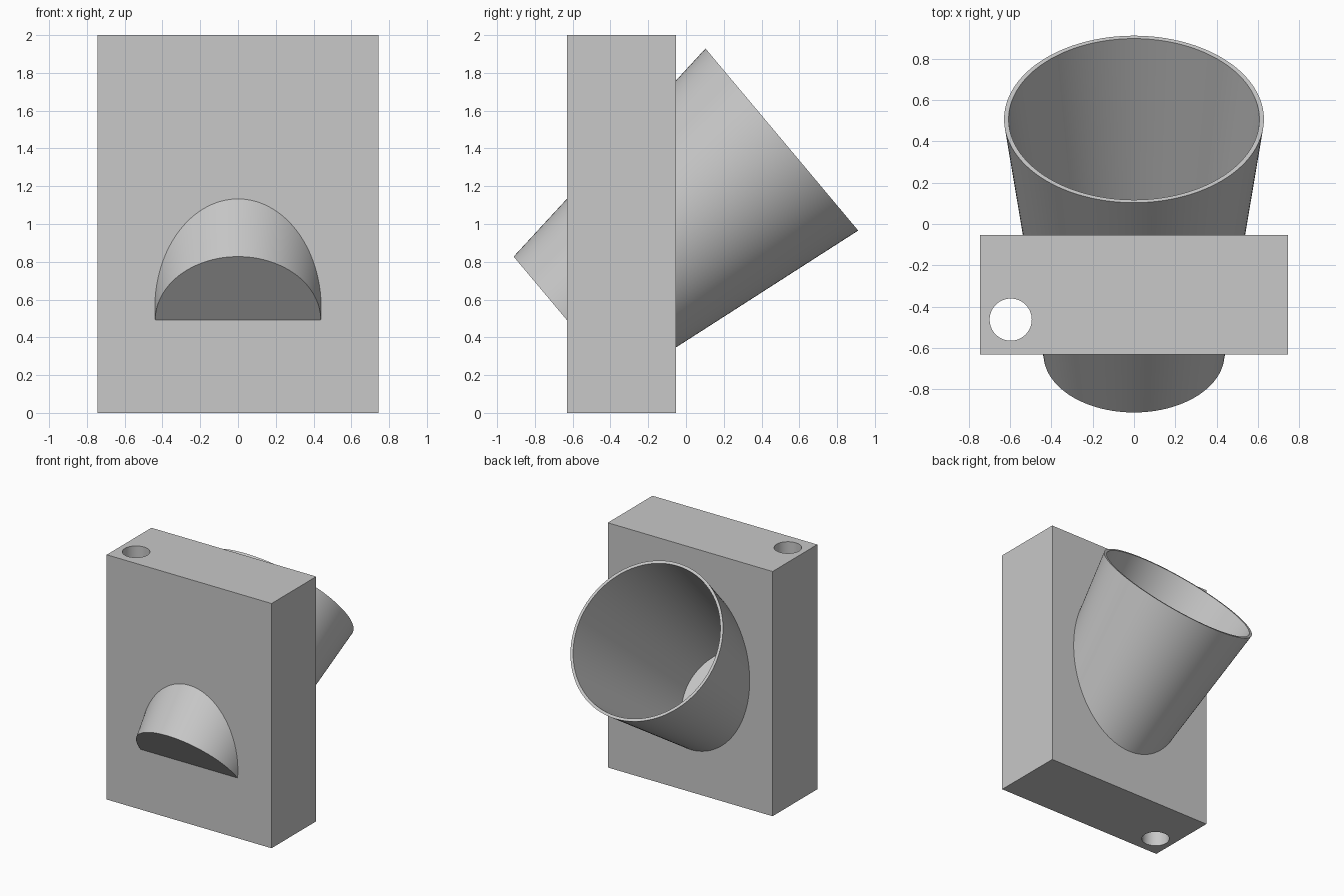
import bpy, bmesh, math
from mathutils import Matrix, Vector

if "Cube" in bpy.data.objects:
    bpy.data.objects.remove(bpy.data.objects["Cube"], do_unlink=True)

grey = bpy.data.materials.new("light_grey")
grey.use_nodes = True
grey.diffuse_color = (0.58, 0.58, 0.58, 1)
grey.node_tree.nodes["Principled BSDF"].inputs["Base Color"].default_value = (0.58, 0.58, 0.58, 1)


def finish(name, bm):
    """Turn a bmesh into a named grey object."""
    bmesh.ops.recalc_face_normals(bm, faces=bm.faces)
    mesh = bpy.data.meshes.new(name)
    bm.to_mesh(mesh)
    bm.free()
    mesh.materials.append(grey)
    obj = bpy.data.objects.new(name, mesh)
    bpy.context.collection.objects.link(obj)
    return obj


def lathe(name, profile, matrix, steps=128):
    """Revolve (radius, height) points around the local z axis."""
    bm = bmesh.new()
    verts = [bm.verts.new((r, 0, z)) for r, z in profile]
    edges = [bm.edges.new(pair) for pair in zip(verts, verts[1:])]
    bmesh.ops.spin(bm, geom=verts + edges, cent=(0, 0, 0), axis=(0, 0, 1),
                   angle=math.tau, steps=steps)
    bmesh.ops.remove_doubles(bm, verts=bm.verts, dist=1e-5)
    bm.transform(matrix)
    return finish(name, bm)


def rod(name, start, end, radius, steps=48):
    """Straight cylinder between two points."""
    start, end = Vector(start), Vector(end)
    axis = end - start
    matrix = Matrix.Translation(start) @ axis.to_track_quat("Z", "Y").to_matrix().to_4x4()
    h = axis.length
    return lathe(name, [(0, 0), (radius, 0), (radius, h), (0, h)], matrix, steps)


def shade(obj):
    bpy.ops.object.select_all(action="DESELECT")
    obj.select_set(True)
    bpy.context.view_layer.objects.active = obj
    bpy.ops.object.shade_smooth_by_angle(angle=math.radians(30))


# Block
half_width, front, back, height = 0.745, -0.631, -0.054, 2.0
bm = bmesh.new()
bmesh.ops.create_cube(bm, size=1)
bm.transform(Matrix.Translation((0, (front + back) / 2, height / 2))
             @ Matrix.Diagonal((2 * half_width, back - front, height, 1)))
block = finish("block", bm)

# Tilted tapered cup
base_r, rim_r, length, wall, floor = 0.438, 0.629, 1.486, 0.022, 0.04
slope = (rim_r - base_r) / length
tilt = Matrix.Translation((0, front, 0.492)) @ Matrix.Rotation(math.radians(-50), 4, "X")
cup = lathe("cup", [(0, 0), (base_r, 0), (rim_r, length), (rim_r - wall, length),
                    (base_r + slope * floor - wall, floor), (0, floor)], tilt)

# Cup pocket in the block, hidden inside the cup wall
mid_r = base_r - wall / 2
cutters = [lathe("cup_pocket", [(0, floor / 2), (mid_r + slope * floor / 2, floor / 2),
                                (mid_r + slope * length, length), (0, length)], tilt)]

# Vertical through hole with a shallow recess at each end
hole_x, hole_y, recess = -0.597, -0.463, 0.04
cutters.append(rod("through_hole", (hole_x, hole_y, -0.1), (hole_x, hole_y, 2.1), 0.102))

# Blind pin holes and recesses on opposite faces
pin_r, pin_y, depth = 0.034, front + 0.043, 0.05
for side in (0, 1):
    face_z, inward = height * side, 1 - 2 * side
    cutters.append(rod("hole_recess", (hole_x, hole_y, face_z - 0.1 * inward),
                       (hole_x, hole_y, face_z + recess * inward), 0.121))
    for x in (-0.344, 0.298):
        cutters.append(rod("end_pin_hole", (x, pin_y, face_z - 0.1 * inward),
                           (x, pin_y, face_z + depth * inward), pin_r))
    face_x = -half_width * inward
    for z in (0.684, 1.404):
        cutters.append(rod("side_pin_hole", (face_x - 0.1 * inward, pin_y, z),
                           (face_x + depth * inward, pin_y, z), pin_r))

# Cut the block, then drop the cutters
bpy.context.view_layer.objects.active = block
for cutter in cutters:
    cutter.hide_render = True
    mod = block.modifiers.new(cutter.name, "BOOLEAN")
    mod.operation, mod.solver, mod.object = "DIFFERENCE", "EXACT", cutter
    bpy.ops.object.modifier_apply(modifier=mod.name)
    bpy.data.objects.remove(cutter, do_unlink=True)

for part in (block, cup):
    shade(part)
